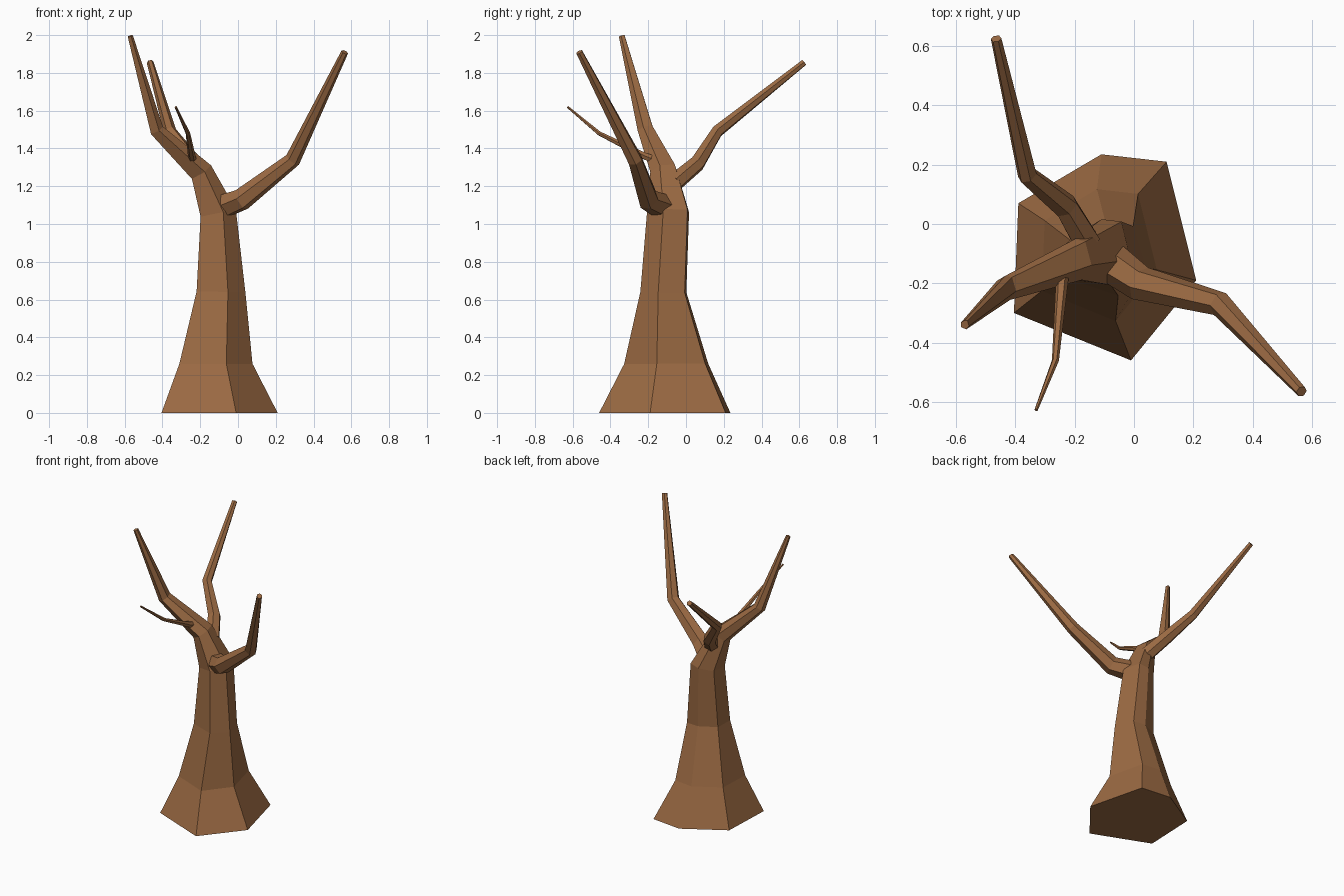
import bpy, bmesh, math
from mathutils import Vector

cube = bpy.data.objects.get("Cube")
if cube:
    bpy.data.objects.remove(cube)

bark = bpy.data.materials.new("brown_bark")
bark.use_nodes = True
bark.diffuse_color = (0.33, 0.145, 0.056, 1)
bark.node_tree.nodes["Principled BSDF"].inputs["Base Color"].default_value = bark.diffuse_color


def loft(name, outline, stations, flat_start=False):
    """Skin an outline along stations of (x, y, z, width, depth)."""
    bm = bmesh.new()
    up = Vector((0, 0, 1))
    points = [Vector(s[:3]) for s in stations]
    rings = []
    for i, (x, y, z, w, d) in enumerate(stations):
        before = points[i] - points[i - 1] if i else Vector()
        after = points[i + 1] - points[i] if i + 1 < len(points) else Vector()
        tangent = before.normalized() + after.normalized()
        if flat_start and i == 0:
            tangent = up
        turn = up.rotation_difference(tangent)
        rings.append([bm.verts.new(points[i] + turn @ Vector((u * w, v * d, 0)))
                      for u, v in outline])
    n = len(outline)
    for low, high in zip(rings, rings[1:]):
        for k in range(n):
            bm.faces.new((low[k], low[(k + 1) % n], high[(k + 1) % n], high[k]))
    bm.faces.new(rings[0][::-1])
    bm.faces.new(rings[-1])
    bmesh.ops.recalc_face_normals(bm, faces=bm.faces)
    mesh = bpy.data.meshes.new(name)
    bm.to_mesh(mesh)
    bm.free()
    mesh.materials.append(bark)
    obj = bpy.data.objects.new(name, mesh)
    bpy.context.collection.objects.link(obj)


def polygon(sides):
    return [(math.cos(math.tau * k / sides), math.sin(math.tau * k / sides))
            for k in range(sides)]


# Uneven root outline, shrinking up the trunk into the leading branch
root = [(-0.39, 0.07), (-0.405, -0.3), (-0.01, -0.46),
        (0.21, -0.19), (0.11, 0.21), (-0.11, 0.235)]
root = [(x + 0.0975, y + 0.1125) for x, y in root]
loft("trunk", root, [
    (-0.0975, -0.1125, 0, 1, 1),
    (-0.117, -0.105, 0.26, 0.63, 0.64),
    (-0.09, -0.12, 0.64, 0.42, 0.35),
    (-0.105, -0.095, 1.06, 0.31, 0.32),
    (-0.195, -0.12, 1.28, 0.2, 0.2),
    (-0.43, -0.215, 1.5, 0.12, 0.12),
    (-0.57, -0.34, 1.995, 0.045, 0.045)], flat_start=True)

# Side branches
hexagon = polygon(6)
branches = {
    "left_branch": [(-0.09, -0.12, 1.09, 0.07), (0.02, -0.2, 1.13, 0.06),
                    (0.29, -0.27, 1.34, 0.042), (0.565, -0.565, 1.91, 0.019)],
    "back_branch": [(-0.16, -0.06, 1.22, 0.05), (-0.23, 0.06, 1.32, 0.044),
                    (-0.36, 0.165, 1.49, 0.034), (-0.465, 0.625, 1.855, 0.018)],
    "front_twig": [(-0.24, -0.14, 1.33, 0.025), (-0.245, -0.22, 1.36, 0.02),
                   (-0.265, -0.46, 1.48, 0.012), (-0.33, -0.627, 1.62, 0.006)],
}
for name, path in branches.items():
    loft(name, hexagon, [(x, y, z, r, r) for x, y, z, r in path])
